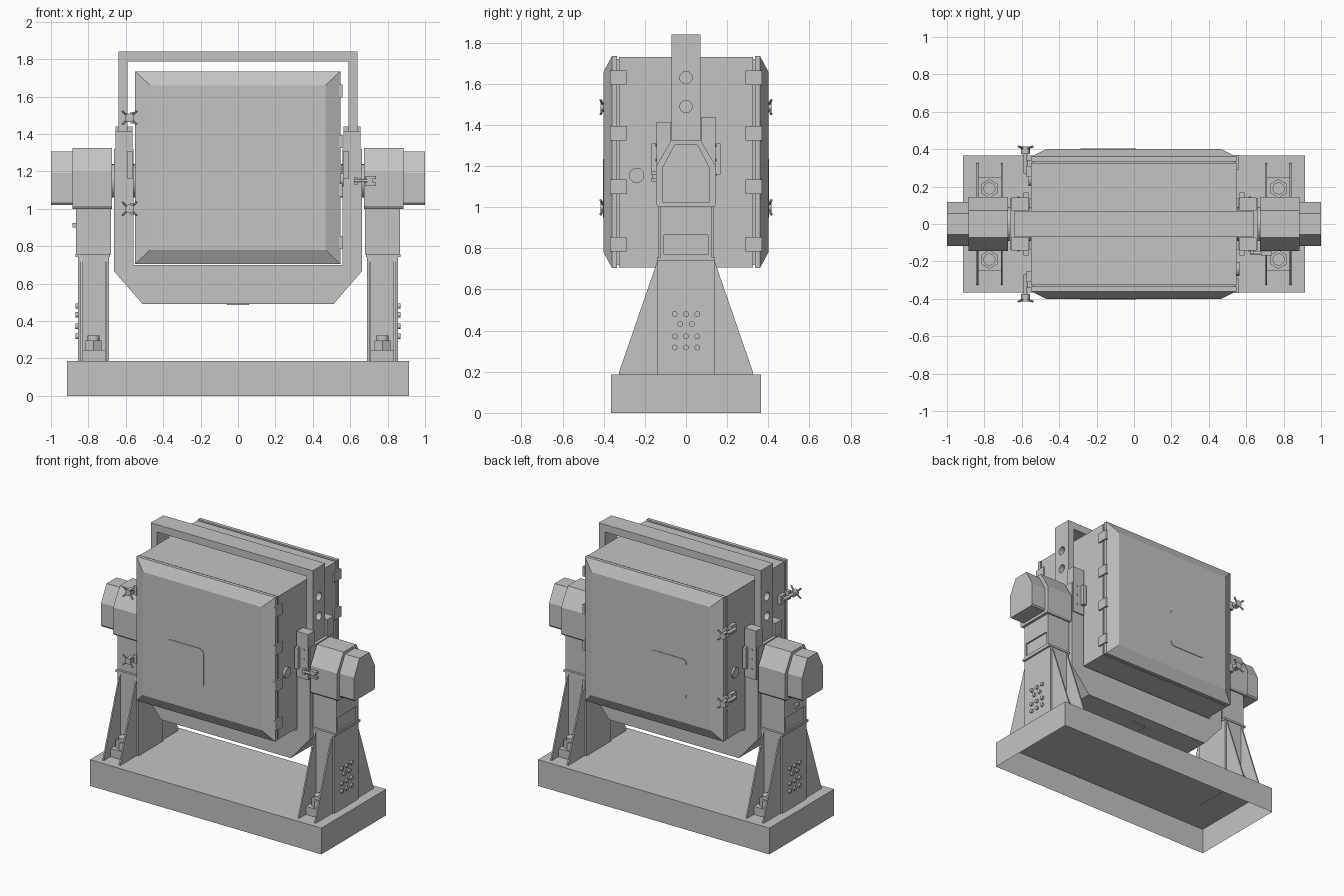
import bpy, bmesh, math
from mathutils import Matrix, Vector

old = bpy.data.objects.get("Cube")
if old:
    bpy.data.objects.remove(old, do_unlink=True)

grey = bpy.data.materials.new("machine grey")
grey.use_nodes = True
grey.diffuse_color = (0.55, 0.55, 0.55, 1)
grey.node_tree.nodes["Principled BSDF"].inputs["Base Color"].default_value = grey.diffuse_color


def finish(name, bm, smooth=False):
    bmesh.ops.recalc_face_normals(bm, faces=bm.faces)
    me = bpy.data.meshes.new(name)
    bm.to_mesh(me)
    bm.free()
    me.materials.append(grey)
    ob = bpy.data.objects.new(name, me)
    bpy.context.collection.objects.link(ob)
    if smooth:
        bpy.ops.object.select_all(action="DESELECT")
        ob.select_set(True)
        bpy.context.view_layer.objects.active = ob
        bpy.ops.object.shade_smooth_by_angle(angle=math.radians(35))
    return ob


def box(name, x, y, z):
    """Box from (low, high) pairs."""
    bm = bmesh.new()
    bmesh.ops.create_cube(bm, size=1)
    for v in bm.verts:
        for i, r in enumerate((x, y, z)):
            v.co[i] = (r[0] + r[1]) / 2 + v.co[i] * (r[1] - r[0])
    return finish(name, bm)


def prism(name, pts, axis, a, b):
    """Extrude a profile along x (points are y, z) or along y (points are x, z)."""
    bm = bmesh.new()
    place = (lambda p: (a, p[0], p[1])) if axis == "x" else (lambda p: (p[0], a, p[1]))
    face = bm.faces.new([bm.verts.new(place(p)) for p in pts])
    out = bmesh.ops.extrude_face_region(bm, geom=[face])
    move = Vector((b - a, 0, 0)) if axis == "x" else Vector((0, b - a, 0))
    bmesh.ops.translate(bm, vec=move, verts=[g for g in out["geom"] if isinstance(g, bmesh.types.BMVert)])
    return finish(name, bm)


def rod(name, p, q, r, sides=20):
    """Cylinder between two points."""
    p, q = Vector(p), Vector(q)
    bm = bmesh.new()
    turn = Vector((0, 0, 1)).rotation_difference(q - p).to_matrix().to_4x4()
    bmesh.ops.create_cone(bm, cap_ends=True, segments=sides, radius1=r, radius2=r,
                          depth=(q - p).length, matrix=Matrix.Translation((p + q) / 2) @ turn)
    return finish(name, bm, sides > 8)


def mirrored(pts):
    """Complete a half profile across its vertical axis."""
    return pts + [(-a, b) for a, b in reversed(pts)]


def span(s, a, b):
    return tuple(sorted((s * a, s * b)))


# Base tray, open underneath
base = box("base_tray", (-.915, .915), (-.365, .365), (0, .187))
bm = bmesh.new()
bm.from_mesh(base.data)
bmesh.ops.delete(bm, geom=[f for f in bm.faces if f.normal.z < -.5], context="FACES")
bm.to_mesh(base.data)
bm.free()

# Chamber body with sealing cores at both door seams
box("chamber_body", (-.55, .547), (-.325, .325), (.708, 1.73))
box("door_seal", (-.54, .537), (-.345, .345), (.718, 1.72))

# Doors with bevelled front, hinges, clamps and service panel
for s, side in ((-1, "front"), (1, "back")):
    bm = bmesh.new()
    rings = []
    for y, dx, dz in ((.335, 0, 0), (.36, 0, 0), (.4, .08, .075)):
        x0, x1, z0, z1 = -.55 + dx, .547 - dx, .705 + dz, 1.735 - dz
        rings.append([bm.verts.new((x, s * y, z)) for x, z in ((x0, z0), (x1, z0), (x1, z1), (x0, z1))])
    for lo, hi in zip(rings, rings[1:]):
        for i in range(4):
            j = (i + 1) % 4
            bm.faces.new((lo[i], lo[j], hi[j], hi[i]))
    bm.faces.new(rings[0])
    bm.faces.new(rings[-1])
    finish(side + "_door", bm)

    outline = []
    for cx, cz, start in ((-.025, 1.2, 0), (-.25, 1.2, 90), (-.25, .985, 180), (-.025, .985, 270)):
        for k in range(5):
            t = math.radians(start + k * 22.5)
            outline.append((cx + .035 * math.cos(t), cz + .035 * math.sin(t)))
    prism(side + "_door_panel", outline, "y", s * .399, s * .404)

    for z in (.82, 1.1, 1.36, 1.63):
        box(side + "_hinge", (.54, .558), span(s, .29, .37), (z - .035, z + .035))

    for z in (1.0, 1.487):
        box(side + "_clamp_bracket", (-.575, -.545), span(s, .25, .31), (z - .03, z + .03))
        box(side + "_clamp_lug", (-.575, -.545), span(s, .34, .365), (z - .03, z + .03))
        rod(side + "_clamp_bolt", (-.58, s * .27, z), (-.58, s * .4, z), .011, 12)
        rod(side + "_clamp_hub", (-.58, s * .375, z), (-.58, s * .415, z), .023)
        for k in range(4):
            t = math.radians(45 + 90 * k)
            dx, dz = math.cos(t), math.sin(t)
            rod(side + "_clamp_spoke", (-.58, s * .4, z), (-.58 + .055 * dx, s * .415, z + .05 * dz), .006, 10)

# Lower cradle
prism("cradle", mirrored([(.56, .698), (.56, 1.32), (.662, 1.32), (.662, .665), (.512, .492)]),
      "y", -.135, .135)
box("cradle_foot_pad", (-.06, .06), (-.05, .05), (.486, .5))

# Upper frame with drilled legs
frame = prism("upper_frame", mirrored([(.59, 1.2), (.64, 1.2), (.64, 1.84), (0, 1.84)])
              [:-4] + [(0, 1.84), (-.64, 1.84), (-.64, 1.2), (-.59, 1.2), (-.59, 1.787), (.59, 1.787)],
              "y", -.07, .07)
for z in (1.49, 1.63):
    hole = rod("frame_hole_cutter", (-.8, 0, z), (.8, 0, z), .03)
    hole.hide_render = True
    hole.hide_set(True)
    hole.display_type = "WIRE"
    cut = frame.modifiers.new("hole", "BOOLEAN")
    cut.operation = "DIFFERENCE"
    cut.solver = "EXACT"
    cut.object = hole

# Supports, one on each side
for s, side in ((1, "left"), (-1, "right")):
    # Brackets gripping the frame legs
    for t, top in ((-1, 1.415), (1, 1.44)):
        box(side + "_leg_bracket", span(s, .563, .655), span(t, .072, .143), (1.09, top))
        box(side + "_bracket_plate", span(s, .563, .59), span(t, .143, .168), (1.16, 1.31))
        for z in (1.16, 1.23, 1.3):
            rod(side + "_bracket_rivet", (s * .62, t * .14, z), (s * .62, t * .148, z), .007, 10)

    # Trunnion, bearing housing and drive cover
    rod(side + "_trunnion", (s * .55, 0, 1.15), (s * .72, 0, 1.15), .09)
    prism(side + "_bearing_housing", mirrored([(.135, 1.0), (.145, 1.015), (.145, 1.2), (.072, 1.325)]),
          "x", s * .675, s * .885)
    prism(side + "_drive_cover", mirrored([(.11, 1.02), (.117, 1.03), (.117, 1.19), (.056, 1.305)]),
          "x", s * .88, s * 1.0)

    # Upper column with a framed opening on the outer face
    box(side + "_upper_column", span(s, .68, .855), (-.125, .125), (.755, 1.005))
    for name, y, z in (("upper", (-.125, .125), (.865, 1.0)), ("lower", (-.125, .125), (.755, .77)),
                       ("rear", (.108, .125), (.77, .865)), ("front", (-.125, -.108), (.77, .865))):
        box(side + "_column_skin_" + name, span(s, .85, .866), y, z)
    box(side + "_column_flange", span(s, .685, .868), (-.142, .142), (.742, .757))

    # Lower column and gussets
    box(side + "_lower_column", span(s, .69, .855), (-.138, .138), (.185, .745))
    for t in (-1, 1):
        tri = [(t * .13, .187), (t * .325, .187), (t * .325, .2), (t * .138, .742), (t * .13, .742)]
        for x in (.707, .837):
            prism(side + "_gusset", tri, "x", s * (x - .005), s * (x + .005))
        # Anchor bolt between the gussets
        box(side + "_anchor_plate", span(s, .71, .835), span(t, .13, .25), (.187, .245))
        y = t * .19
        rod(side + "_anchor_nut", (s * .773, y, .245), (s * .773, y, .295), .05, 6)
        rod(side + "_anchor_stud", (s * .773, y, .29), (s * .773, y, .322), .032)

    # Bolt pattern on the outer face
    for z, ys in ((.48, (-.055, 0, .055)), (.433, (-.028, .028)),
                  (.372, (-.055, 0, .055)), (.318, (-.055, 0, .055))):
        for y in ys:
            rod(side + "_column_bolt", (s * .85, y, z), (s * .868, y, z), .014, 12)

    # Round port on the chamber side
    rod(side + "_side_port", (s * .54, -s * .24, 1.155), (s * .563, -s * .24, 1.155), .037, 24)

# Locking lever and push button
rod("lock_lever_rod", (.62, -.155, 1.15), (.7, -.155, 1.15), .008, 12)
box("lock_lever_mount", (.62, .64), (-.16, -.13), (1.13, 1.17))
for z in (1.125, 1.16):
    box("lock_lever_jaw", (.68, .737), (-.168, -.14), (z, z + .015))
box("lock_lever_block", (.69, .72), (-.162, -.14), (1.125, 1.175))
box("push_button", (-.885, -.86), (-.02, .02), (.9, .925))
